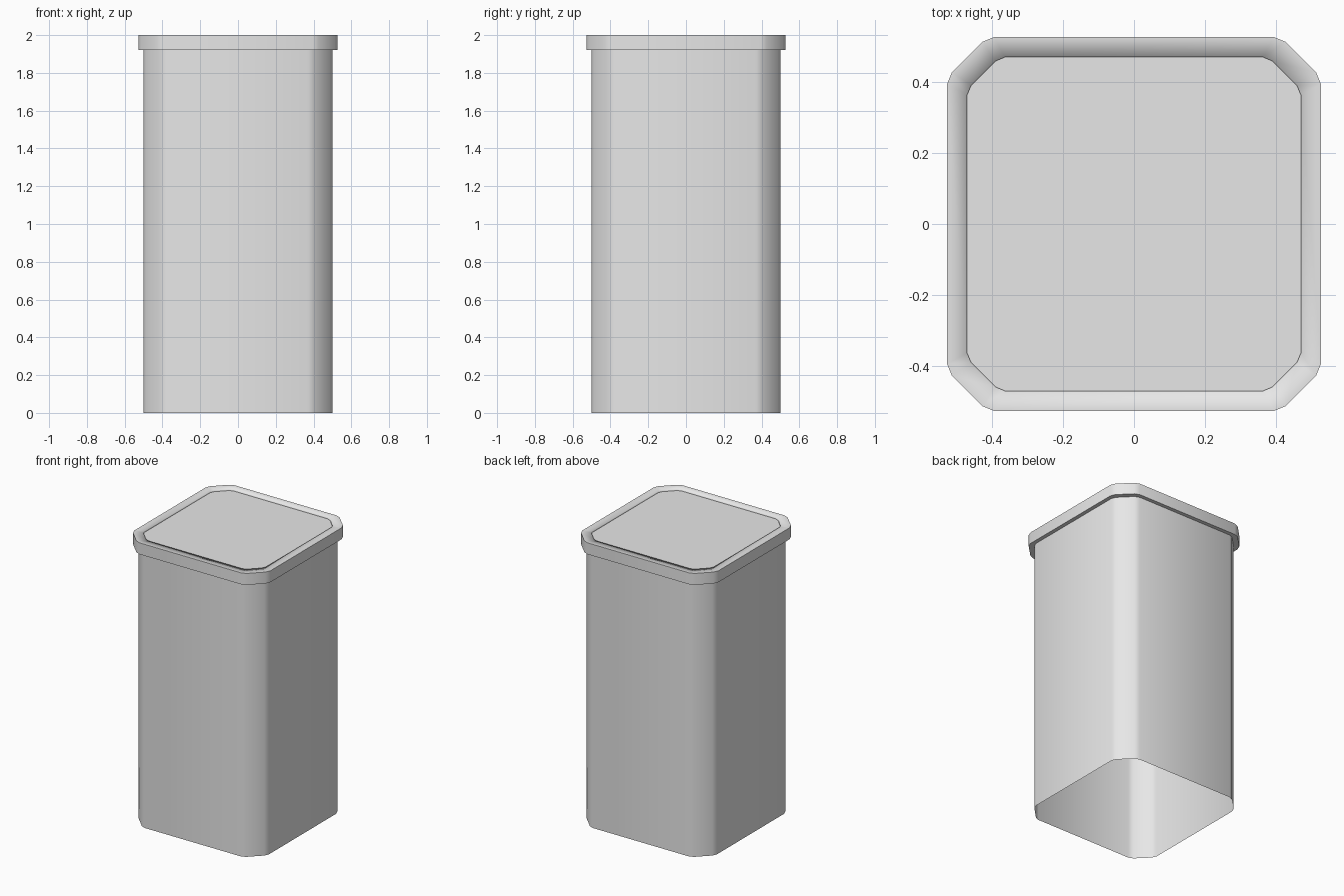
import bpy
import bmesh

old = bpy.data.objects.get("Cube")
if old:
    bpy.data.objects.remove(old, do_unlink=True)

grey = bpy.data.materials.new("plain grey")
grey.use_nodes = True
grey.diffuse_color = (0.8, 0.8, 0.8, 1)
grey.node_tree.nodes["Principled BSDF"].inputs["Base Color"].default_value = (0.8, 0.8, 0.8, 1)


def outline(half, cut, ease):
    """Square with softened, chamfered corners, counter-clockwise."""
    corner = [(half, half - cut), (half - ease, half - cut + 2.4 * ease),
              (half - cut + 2.4 * ease, half - ease), (half - cut, half)]
    points = []
    for _ in range(4):
        points += corner
        corner = [(-y, x) for x, y in corner]
    return points


def loft(name, sections, sharp_rings=(), cap_end=False):
    """Skin a stack of (outline, height) sections; chosen rings stay crisp."""
    bm = bmesh.new()
    rings = [[bm.verts.new((x, y, z)) for x, y in pts] for pts, z in sections]
    for a, b in zip(rings, rings[1:]):
        for i in range(len(a)):
            j = (i + 1) % len(a)
            bm.faces.new((a[i], a[j], b[j], b[i]))
    if cap_end:
        bm.faces.new(rings[-1])
    for face in bm.faces:
        face.smooth = True
    for r in sharp_rings:
        ring = rings[r]
        for i in range(len(ring)):
            edge = bm.edges.get((ring[i], ring[(i + 1) % len(ring)]))
            edge.smooth = False
    mesh = bpy.data.meshes.new(name)
    bm.to_mesh(mesh)
    bm.free()
    mesh.materials.append(grey)
    obj = bpy.data.objects.new(name, mesh)
    bpy.context.collection.objects.link(obj)
    return obj


# Thin-walled body, open at the bottom
body = outline(0.5, 0.128, 0.013)
loft("body", [(body, 0), (body, 1.93)])

# Overhanging lid: underside, side, flat rim and slightly recessed top panel
outer = outline(0.527, 0.133, 0.014)
inner = outline(0.47, 0.106, 0.011)
loft("lid", [(body, 1.92), (outer, 1.92), (outer, 2.0), (inner, 2.0), (inner, 1.99)],
     sharp_rings=(1, 2, 4), cap_end=True)
